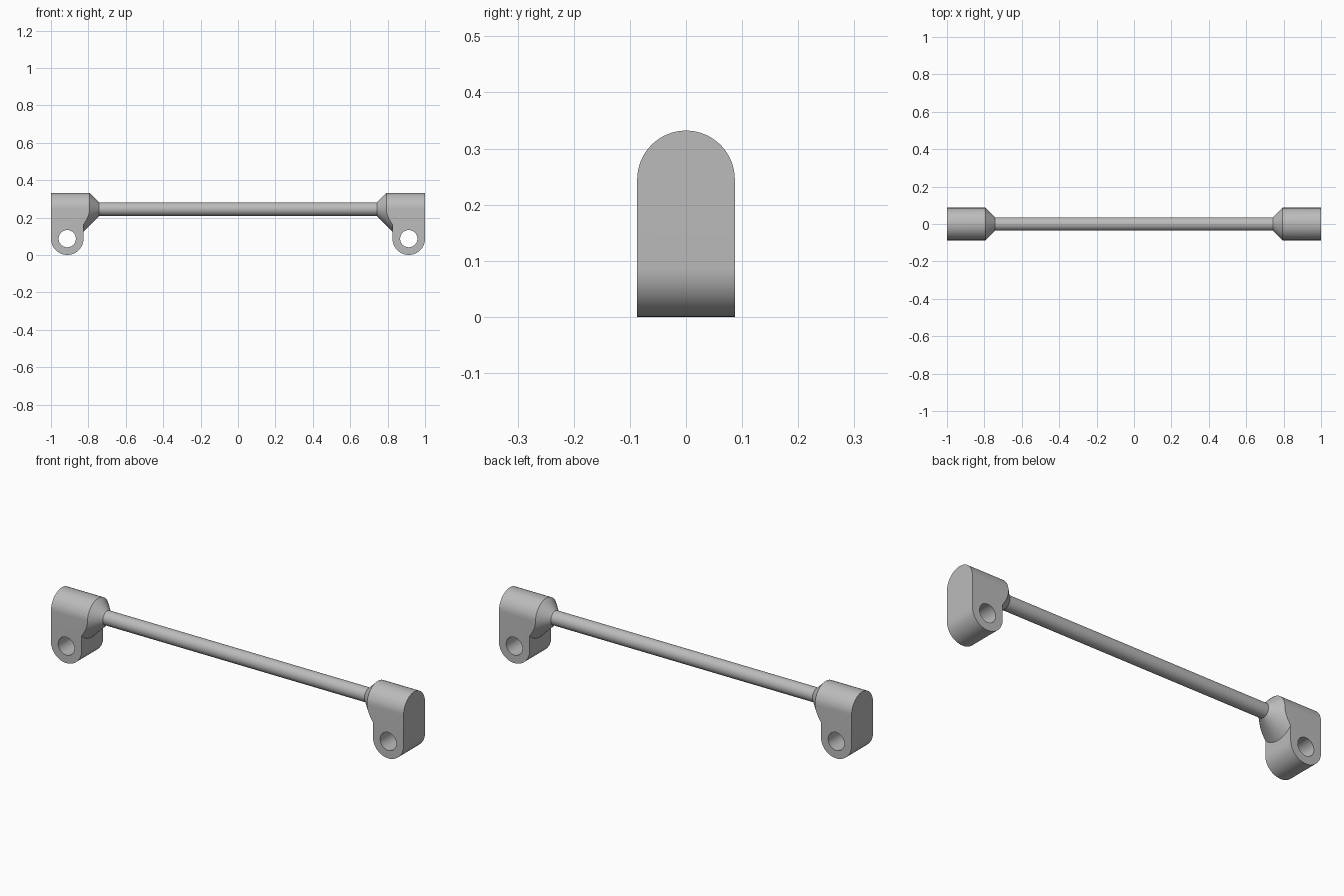
import bpy, bmesh, math
from mathutils import Matrix, Vector

cube = bpy.data.objects.get("Cube")
if cube:
    bpy.data.objects.remove(cube, do_unlink=True)

# Main dimensions
HALF_WIDTH = 0.087     # half depth of a bracket, also its rounding radius
TOP = 0.332
AXIS_Z = TOP - HALF_WIDTH
LUG_X = 1 - HALF_WIDTH
ROD_R = 0.036
TIP_X = 0.742          # where the flare meets the rod
SEGMENTS = 64

metal = bpy.data.materials.new("satin grey metal")
metal.use_nodes = True
metal.diffuse_color = (0.5, 0.5, 0.5, 1)
metal.node_tree.nodes["Principled BSDF"].inputs["Base Color"].default_value = (0.5, 0.5, 0.5, 1)


def make_object(name, bm):
    bmesh.ops.recalc_face_normals(bm, faces=bm.faces)
    mesh = bpy.data.meshes.new(name)
    bm.to_mesh(mesh)
    bm.free()
    mesh.materials.append(metal)
    obj = bpy.data.objects.new(name, mesh)
    bpy.context.collection.objects.link(obj)
    return obj


def prism(name, points, sweep):
    bm = bmesh.new()
    face = bm.faces.new([bm.verts.new(p) for p in points])
    swept = bmesh.ops.extrude_face_region(bm, geom=[face])["geom"]
    verts = [v for v in swept if isinstance(v, bmesh.types.BMVert)]
    bmesh.ops.translate(bm, verts=verts, vec=Vector(sweep))
    return make_object(name, bm)


def lathe(name, start, end, r1, r2, axis):
    bm = bmesh.new()
    bmesh.ops.create_cone(bm, cap_ends=True, segments=SEGMENTS,
                          radius1=r1, radius2=r2, depth=(end - start).length)
    turn = Vector((0, 0, 1)).rotation_difference(end - start).to_matrix().to_4x4()
    bm.transform(Matrix.Translation((start + end) / 2) @ turn)
    return make_object(name, bm)


def half_circle(radius, first):
    angles = [first + math.pi * i / 32 for i in range(33)]
    return [(radius * math.cos(a), radius * math.sin(a)) for a in angles]


def combine(obj, tool, operation):
    mod = obj.modifiers.new(operation.lower(), "BOOLEAN")
    mod.operation, mod.object, mod.solver = operation, tool, "EXACT"
    bpy.context.view_layer.update()
    graph = bpy.context.evaluated_depsgraph_get()
    mesh = bpy.data.meshes.new_from_object(obj.evaluated_get(graph))
    obj.modifiers.clear()
    obj.data = mesh
    bpy.data.objects.remove(tool, do_unlink=True)


def smooth(obj):
    bpy.ops.object.select_all(action="DESELECT")
    obj.select_set(True)
    bpy.context.view_layer.objects.active = obj
    bpy.ops.object.shade_smooth_by_angle(angle=math.radians(25))


# Lug with a rounded foot, extended upward past the arched top
foot = [(LUG_X + u, -0.2, HALF_WIDTH + v) for u, v in half_circle(HALF_WIDTH, math.pi)]
foot += [(1, -0.2, 0.5), (LUG_X - HALF_WIDTH, -0.2, 0.5)]
bracket = prism("left_bracket", foot, (0, 0.4, 0))

# 45 degree flare running from the lug down to the rod
flare = lathe("flare", Vector((0.9, 0, AXIS_Z)), Vector((TIP_X, 0, AXIS_Z)),
              ROD_R + 0.9 - TIP_X, ROD_R, "X")
combine(bracket, flare, "UNION")

# Arched end outline trims lug and flare together
arch = [(0.6, u, AXIS_Z + v) for u, v in half_circle(HALF_WIDTH, 0)]
arch += [(0.6, -HALF_WIDTH, -0.1), (0.6, HALF_WIDTH, -0.1)]
combine(bracket, prism("arch", arch, (0.6, 0, 0)), "INTERSECT")

# Pin hole from front to back
hole = lathe("hole", Vector((LUG_X, -0.3, HALF_WIDTH)), Vector((LUG_X, 0.3, HALF_WIDTH)),
             0.046, 0.046, "Y")
combine(bracket, hole, "DIFFERENCE")
smooth(bracket)

# Mirrored bracket
bm = bmesh.new()
bm.from_mesh(bracket.data)
bm.transform(Matrix.Scale(-1, 4, (1, 0, 0)))
smooth(make_object("right_bracket", bm))

# Connecting rod
rod_end = TIP_X + 0.01
smooth(lathe("rod", Vector((-rod_end, 0, AXIS_Z)), Vector((rod_end, 0, AXIS_Z)), ROD_R, ROD_R, "X"))
